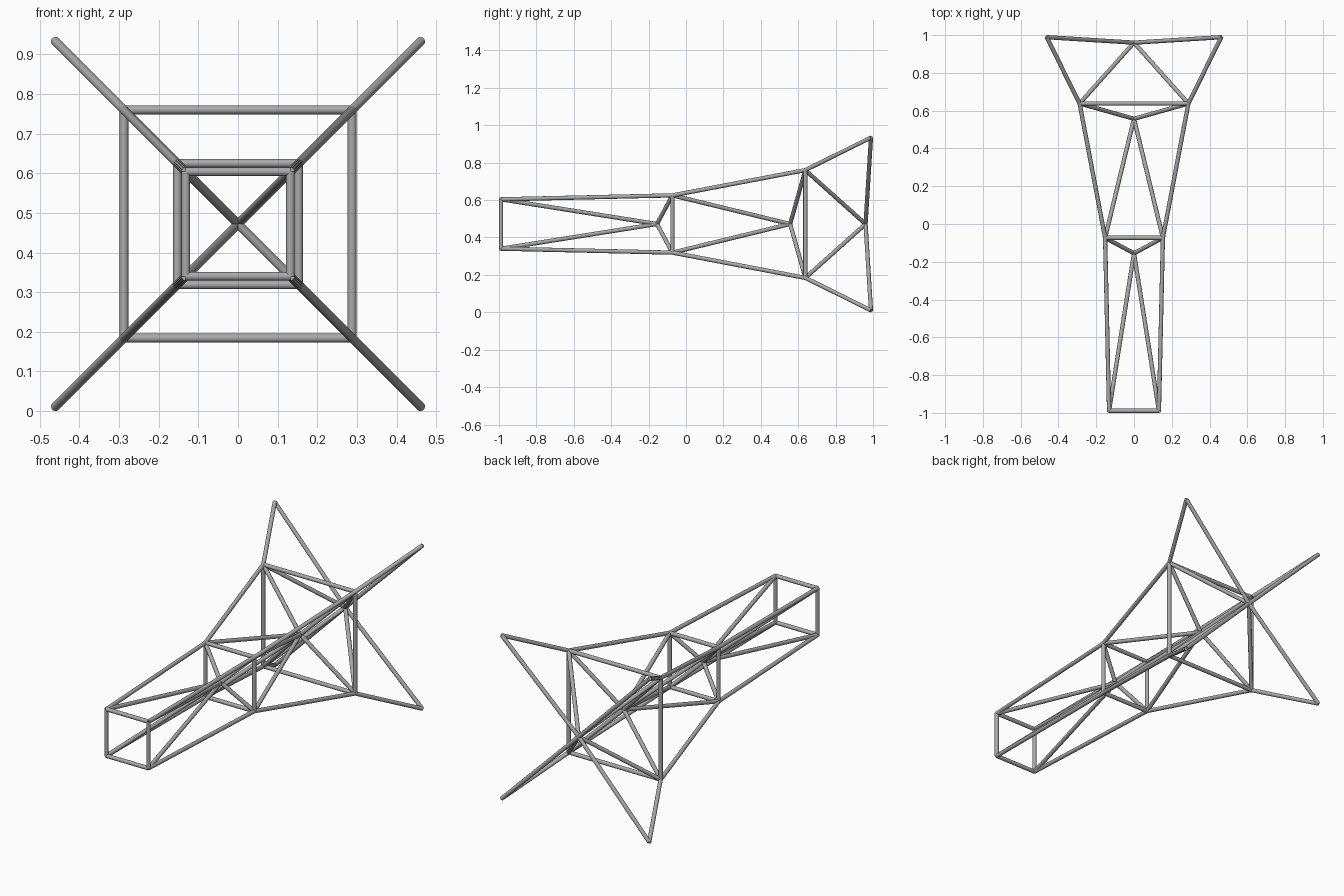
import bpy
import bmesh
from mathutils import Vector

cube = bpy.data.objects.get("Cube")
if cube:
    bpy.data.objects.remove(cube, do_unlink=True)

AXIS_Z = 0.472
RADIUS = 0.0112
SIDES = 12

metal = bpy.data.materials.new("grey_metal")
metal.use_nodes = True
GREY = (0.4, 0.4, 0.4, 1)
metal.diffuse_color = GREY
metal.node_tree.nodes["Principled BSDF"].inputs["Base Color"].default_value = GREY


def square(half, y):
    """Four corners of a square section, in order around the axis."""
    signs = ((1, 1), (-1, 1), (-1, -1), (1, -1))
    return [Vector((sx * half, y, AXIS_Z + sz * half)) for sx, sz in signs]


def hub(y):
    return Vector((0, y, AXIS_Z))


def tubes(name, pairs):
    """One object made of a straight capped tube for each pair of points."""
    bm = bmesh.new()
    for a, b in pairs:
        span = b - a
        made = bmesh.ops.create_cone(bm, cap_ends=True, segments=SIDES,
                                     radius1=RADIUS, radius2=RADIUS, depth=span.length)
        turn = span.to_track_quat('Z', 'Y').to_matrix().to_4x4()
        turn.translation = (a + b) / 2
        bmesh.ops.transform(bm, matrix=turn, verts=made["verts"])
    mesh = bpy.data.meshes.new(name)
    bm.to_mesh(mesh)
    bm.free()
    mesh.materials.append(metal)
    obj = bpy.data.objects.new(name, mesh)
    bpy.context.collection.objects.link(obj)
    bpy.ops.object.select_all(action='DESELECT')
    obj.select_set(True)
    bpy.context.view_layer.objects.active = obj
    bpy.ops.object.shade_smooth_by_angle(angle=0.7)


def ring(name, pts):
    tubes(name, [(pts[i], pts[(i + 1) % 4]) for i in range(4)])


# Square sections along the axis, and the four flared tips at the back
front = square(0.132, -0.989)
middle = square(0.153, -0.073)
rear = square(0.288, 0.638)
tips = square(0.462, 0.989)

ring("front_frame", front)
ring("middle_frame", middle)
ring("rear_frame", rear)

# Corner rails from frame to frame
tubes("front_rails", zip(front, middle))
tubes("rear_rails", zip(middle, rear))
tubes("tip_rails", zip(rear, tips))

# Braces from the corners to hubs on the axis
for name, y, sections in (("front_hub_braces", -0.155, (front, middle)),
                          ("rear_hub_braces", 0.557, (middle, rear)),
                          ("tail_hub_braces", 0.96, (rear, tips))):
    tubes(name, [(p, hub(y)) for section in sections for p in section])
